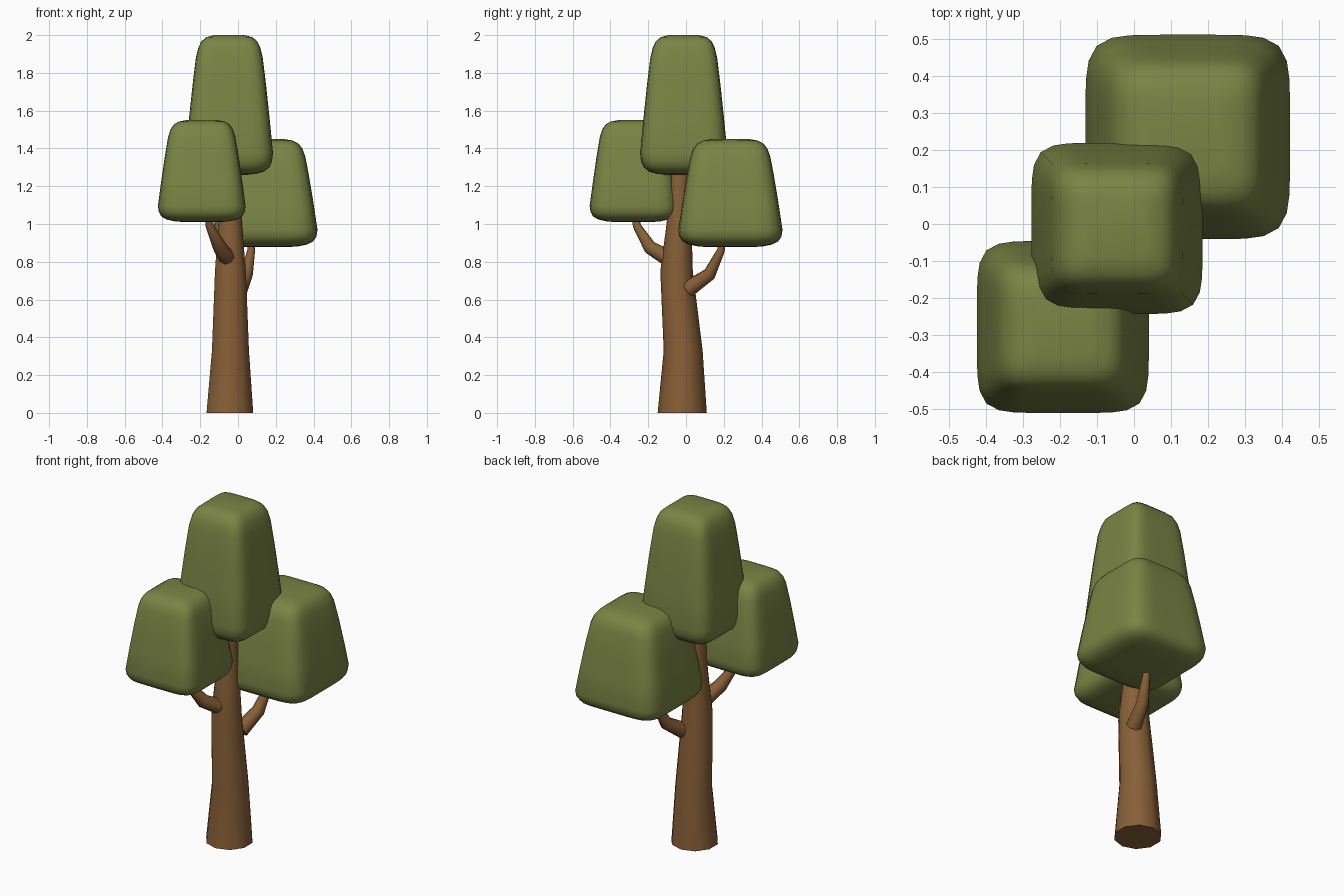
import bpy, bmesh, math
from mathutils import Vector

if "Cube" in bpy.data.objects:
    bpy.data.objects.remove(bpy.data.objects["Cube"])


def material(name, rgb):
    m = bpy.data.materials.new(name)
    m.diffuse_color = (*rgb, 1)
    m.use_nodes = True
    m.node_tree.nodes["Principled BSDF"].inputs["Base Color"].default_value = m.diffuse_color
    return m


BARK = material("bark brown", (0.245, 0.115, 0.038))
LEAF = material("leaf green", (0.195, 0.231, 0.058))


def loft(name, rings, mat, angle):
    """Skin a list of equal-length point rings and cap both ends."""
    bm = bmesh.new()
    loops = [[bm.verts.new(p) for p in ring] for ring in rings]
    n = len(loops[0])
    for a, b in zip(loops, loops[1:]):
        for i in range(n):
            j = (i + 1) % n
            bm.faces.new((a[i], a[j], b[j], b[i]))
    bm.faces.new(loops[0][::-1])
    bm.faces.new(loops[-1])
    bmesh.ops.recalc_face_normals(bm, faces=bm.faces)
    me = bpy.data.meshes.new(name)
    bm.to_mesh(me)
    bm.free()
    me.materials.append(mat)
    ob = bpy.data.objects.new(name, me)
    bpy.context.collection.objects.link(ob)
    bpy.ops.object.select_all(action='DESELECT')
    ob.select_set(True)
    bpy.context.view_layer.objects.active = ob
    bpy.ops.object.shade_smooth_by_angle(angle=math.radians(angle))
    return ob


def branch(name, path, sides=8):
    """Tapered tube along (x, y, z, radius) points."""
    pts = [Vector(p[:3]) for p in path]
    rings = []
    for i, p in enumerate(pts):
        t = (pts[min(i + 1, len(pts) - 1)] - pts[max(i - 1, 0)]).normalized()
        u = t.cross(Vector((0, 0, 1))).normalized()
        v = u.cross(t)
        r = path[i][3]
        rings.append([p + r * (u * math.cos(a) + v * math.sin(a))
                      for a in (math.tau * k / sides for k in range(sides))])
    loft(name, rings, BARK, 50)


# soft tapered block profile: (height fraction, width fraction)
PROFILE = [(0, .40), (.008, .62), (.025, .80), (.055, .92), (.10, .98), (.16, 1),
           (.40, .925), (.65, .84), (.84, .765), (.91, .71), (.955, .64),
           (.985, .53), (1, .35)]


def foliage(name, cx, cy, half, z0, z1, n=6, count=48):
    rings = []
    for h, w in PROFILE:
        ring = []
        for k in range(count):
            a = math.tau * k / count
            c, s = math.cos(a), math.sin(a)
            r = half * w * (abs(c) ** n + abs(s) ** n) ** (-1 / n)
            ring.append((cx + r * c, cy + r * s, z0 + h * (z1 - z0)))
        rings.append(ring)
    loft(name, rings, LEAF, 60)


# trunk: ten-sided, slightly bent, vertices on the y axis
TRUNK = [(-.043, -.02, 0, .13), (-.04, -.015, .33, .103), (-.04, -.05, .75, .086),
         (-.042, -.037, 1.0, .066), (-.045, -.03, 1.35, .046)]
loft("trunk", [[(x + r * math.sin(a), y - r * math.cos(a), z)
                for a in (math.tau * k / 10 for k in range(10))]
               for x, y, z, r in TRUNK], BARK, 50)

# side branches
branch("front_branch", [(-.05, -.08, .81, .045), (-.095, -.19, .875, .038),
                        (-.15, -.26, .99, .022), (-.16, -.275, 1.08, .018)])
branch("back_branch", [(.01, .01, .655, .045), (.045, .125, .735, .036),
                       (.07, .185, .86, .022), (.075, .2, .95, .018)])

# leaf blocks
foliage("top_foliage", -.046, -.012, .231, 1.26, 2.0)
foliage("front_foliage", -.192, -.278, .232, 1.01, 1.55)
foliage("back_foliage", .145, .235, .276, .877, 1.45)
